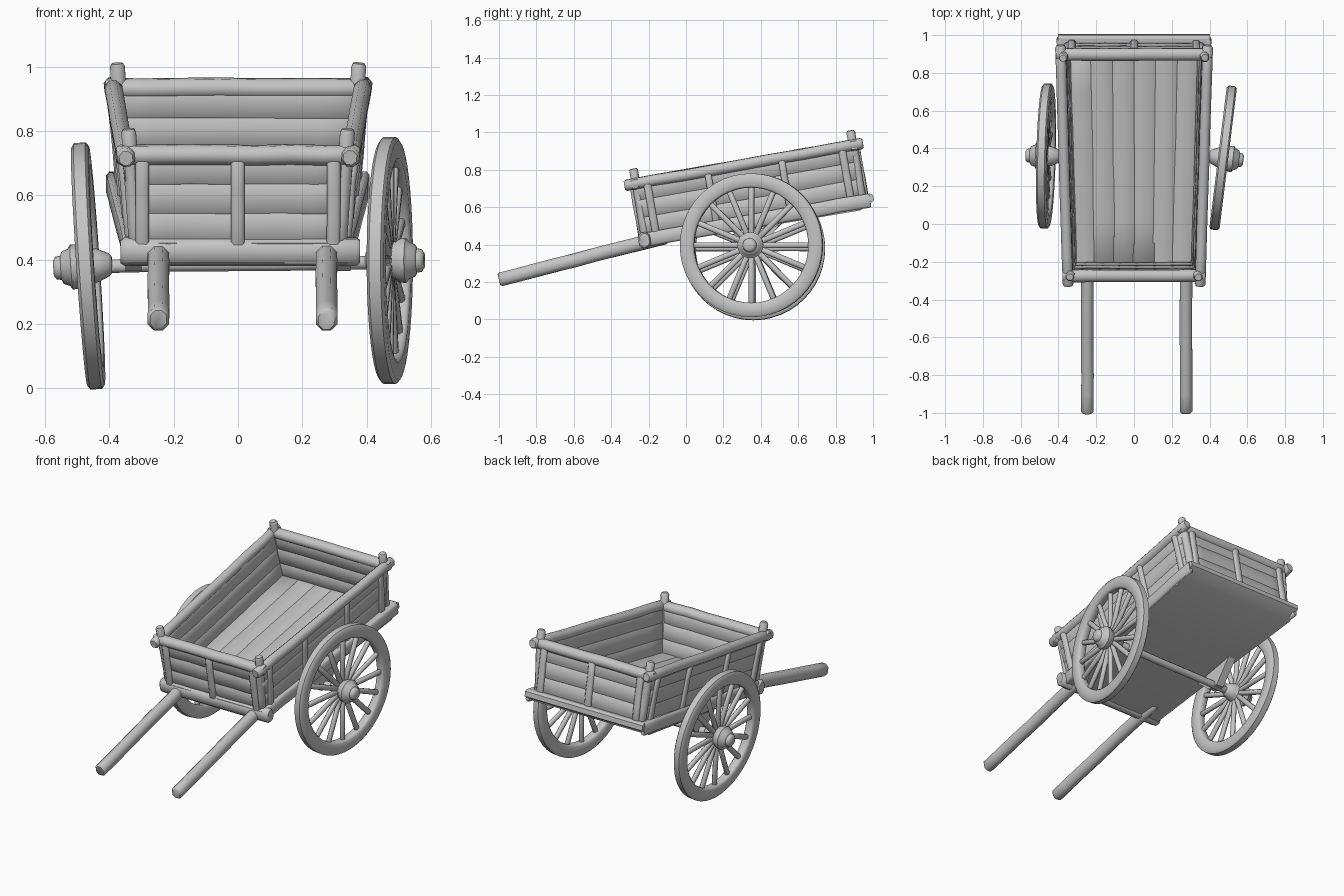
import bpy, bmesh, math, random
from mathutils import Vector, Matrix

random.seed(4)
if "Cube" in bpy.data.objects:
    bpy.data.objects.remove(bpy.data.objects["Cube"])

grey = bpy.data.materials.new("weathered grey")
grey.use_nodes = True
GREY = (0.56, 0.56, 0.56, 1)
grey.diffuse_color = GREY
grey.node_tree.nodes["Principled BSDF"].inputs["Base Color"].default_value = GREY

TILT = math.radians(10)
LENGTH = 1.2
UP = Vector((0, -math.sin(TILT), math.cos(TILT)))
ALONG = Vector((0, math.cos(TILT), math.sin(TILT)))
ORIGIN = Vector((0, -0.22, 0.385))


def bed(x, v, w):
    """Point in the tilted bed: x across, v backwards, w above the underside."""
    return ORIGIN + Vector((x, 0, 0)) + ALONG * v + UP * w


def half(v, w):
    """Half width of the bed, flaring to the back and to the top."""
    return 0.31 + 0.036 * v / LENGTH + 0.035 * w / 0.35


def finish(name, bm, matrix=None, angle=50):
    bmesh.ops.recalc_face_normals(bm, faces=bm.faces)
    mesh = bpy.data.meshes.new(name)
    bm.to_mesh(mesh)
    bm.free()
    mesh.materials.append(grey)
    obj = bpy.data.objects.new(name, mesh)
    bpy.context.collection.objects.link(obj)
    if matrix:
        obj.matrix_world = matrix
    bpy.ops.object.select_all(action="DESELECT")
    obj.select_set(True)
    bpy.context.view_layer.objects.active = obj
    bpy.ops.object.shade_smooth_by_angle(angle=math.radians(angle))
    return obj


def skin(bm, rings):
    """Join rings of points into a capped tube."""
    rows = [[bm.verts.new(p) for p in ring] for ring in rings]
    n = len(rows[0])
    for lower, upper in zip(rows, rows[1:]):
        for i in range(n):
            j = (i + 1) % n
            bm.faces.new((lower[i], lower[j], upper[j], upper[i]))
    bm.faces.new(rows[0])
    bm.faces.new(rows[-1])


def bar(name, path, wide, tall, up=UP, wobble=0.002, soft=0.3, steps=5, matrix=None):
    """Hand-hewn timber with chamfered edges along a path."""
    path = [Vector(p) for p in path]
    centres = [a.lerp(b, k / steps) for a, b in zip(path, path[1:]) for k in range(steps)]
    centres.append(path[-1])
    d = (path[-1] - path[0]).normalized()
    side = d.cross(up).normalized()
    top = side.cross(d)
    cut = soft * min(wide, tall)
    x, y = wide / 2, tall / 2
    section = [(x - cut, -y), (x, cut - y), (x, y - cut), (x - cut, y),
               (cut - x, y), (-x, y - cut), (-x, cut - y), (cut - x, -y)]
    # Rounded ends: a short, smaller ring beyond each end ring
    inset = min(cut, 0.012)
    stations = [(centres[0], 0.75)]
    stations.append((centres[0] + d * inset, 1))
    stations += [(c, 1) for c in centres[1:-1]]
    stations += [(centres[-1] - d * inset, 1), (centres[-1], 0.75)]
    rings = []
    for c, size in stations:
        drift = side * random.uniform(-wobble, wobble) * 0.5 + top * random.uniform(-wobble, wobble)
        rx = 1 - (1 - size) * min(1, tall / wide)
        ry = 1 - (1 - size) * min(1, wide / tall)
        rings.append([c + drift + side * p * rx + top * q * ry for p, q in section])
    bm = bmesh.new()
    skin(bm, rings)
    return finish(name, bm, matrix)


def lathe(name, profile, matrix, count, closed=False):
    """Turn (x, radius) points about the x axis."""
    bm = bmesh.new()
    rows = []
    for k in range(count):
        a = math.tau * k / count
        rows.append([bm.verts.new((x, r * math.cos(a), r * math.sin(a))) for x, r in profile])
    for k in range(count):
        a, b = rows[k], rows[(k + 1) % count]
        for i in range(len(profile) if closed else len(profile) - 1):
            j = (i + 1) % len(profile)
            bm.faces.new((a[i], a[j], b[j], b[i]))
    if not closed:
        bm.faces.new([r[0] for r in rows])
        bm.faces.new([r[-1] for r in rows])
    return finish(name, bm, matrix)


# Base slab with a chamfered rear lip
bm = bmesh.new()
outline = [(-0.02, 0.005), (1.17, -0.005), (1.25, 0.035), (1.25, 0.065), (1.235, 0.075), (-0.02, 0.07)]
skin(bm, [[bed(s * (0.34 + 0.06 * v / LENGTH), v, w) for v, w in outline] for s in (-1, 1)])
finish("base_slab", bm, angle=30)

# Floor boards
for i in range(6):
    f = (i - 2.5) / 3
    bar("floor_board", [bed(f * half(0, 0), 0.01, 0.07), bed(f * half(LENGTH, 0), 1.19, 0.07)],
        0.116, 0.024, wobble=0.001, soft=0.1)

# Front beam and the two shafts
bar("front_beam", [bed(-0.365, 0.005, 0.04), bed(0.38, 0.005, 0.04)], 0.065, 0.085)
for x in (-0.247, 0.275):
    bar("shaft", [(x, -1, 0.212), (x, -0.6, 0.316), (x, -0.1, 0.443)],
        0.066, 0.074, up=Vector((0, 0, 1)), steps=4)

# Side walls, rails, posts and battens
for s in (-1, 1):
    flare = (UP + Vector((s * 0.1, 0, 0))).normalized()
    for k in range(3):
        w = 0.115 + 0.093 * k
        bar("side_plank", [bed(s * half(0, w), 0, w), bed(s * half(LENGTH, w), LENGTH, w)],
            0.032, 0.1, up=flare, soft=0.15, steps=8)
    rail_x = half(0, 0.35) + 0.004, half(LENGTH, 0.35) + 0.008
    bar("side_rail", [bed(s * rail_x[0], -0.05, 0.345), bed(s * rail_x[1], 1.245, 0.345)],
        0.055, 0.058, up=flare, steps=8)
    bar("side_sill", [bed(s * 0.34, 0, 0.04), bed(s * 0.395, 1.23, 0.04)], 0.03, 0.075, steps=8)
    for v in (0.4, 0.8):
        bar("side_batten", [bed(s * (half(v, 0.05) + 0.02), v, 0.05), bed(s * (half(v, 0.34) + 0.02), v, 0.34)],
            0.036, 0.024, up=Vector((s, 0, 0)), steps=3)
    for v, inward in ((0.012, 1), (1.19, -1)):
        bar("corner_post", [bed(s * half(v, 0.05), v, 0.05), bed(s * (half(v, 0.42) - 0.012), v, 0.425)],
            0.046, 0.046, up=ALONG, steps=4)
        u = v + inward * 0.06
        bar("corner_batten", [bed(s * (half(u, 0.05) + 0.018), u, 0.05), bed(s * (half(u, 0.34) + 0.018), u, 0.34)],
            0.04, 0.026, up=Vector((s, 0, 0)), steps=3)

# Front and rear walls with rail and battens
for label, v, out in (("front", 0.012, -1), ("rear", 1.19, 1)):
    for k in range(3):
        w = 0.115 + 0.093 * k
        bar(label + "_plank", [bed(-half(v, w), v, w), bed(half(v, w), v, w)],
            0.04, 0.1, soft=0.15, steps=7)
    r = half(v, 0.35) + 0.032
    bar(label + "_rail", [bed(-r, v + out * 0.006, 0.345), bed(r, v + out * 0.006, 0.345)], 0.064, 0.06, steps=7)
    for x in (-0.297, 0, 0.297):
        x *= half(v, 0.2) / half(0, 0.2)
        bar(label + "_batten", [bed(x, v + out * 0.022, 0.05), bed(x, v + out * 0.022, 0.34)],
            0.042, 0.026, up=ALONG, steps=3)

# Axle and its hangers under the bed
bar("axle", [(-0.44, 0.355, 0.378), (0.44, 0.355, 0.392)], 0.042, 0.042, up=Vector((0, 0, 1)))
for s in (-1, 1):
    bm = bmesh.new()
    wedge = [(0.32, 0.365), (0.39, 0.365), (0.5, 0.505), (0.22, 0.45)]
    skin(bm, [[(s * x, y, z) for y, z in wedge] for x in (0.30, 0.35)])
    finish("axle_hanger", bm, angle=30)

# Wheels: rim, turned hub and spokes, each leaning a little
RIM = [(-0.027, 0.318), (-0.027, 0.372), (-0.018, 0.384), (0.018, 0.384), (0.027, 0.372),
       (0.027, 0.318), (0.018, 0.308), (-0.018, 0.308)]
HUB = [(-0.075, 0.025), (-0.065, 0.036), (-0.03, 0.052), (0.02, 0.06), (0.03, 0.068), (0.052, 0.07),
       (0.06, 0.058), (0.08, 0.05), (0.085, 0.038), (0.1, 0.035), (0.108, 0.024)]
for side, place, yaw, lean in (("left", (0.472, 0.35, 0.397), -7, 0), ("right", (-0.466, 0.36, 0.38), -1.5, -3.8)):
    s = 1 if side == "left" else -1
    m = (Matrix.Translation(place) @ Matrix.Rotation(math.radians(yaw), 4, "Z")
         @ Matrix.Rotation(math.radians(lean), 4, "Y"))
    lathe(side + "_wheel_rim", RIM, m, 48, closed=True)
    lathe(side + "_wheel_hub", [(s * x, r) for x, r in HUB], m, 20)
    for k in range(16):
        a = math.tau * k / 16
        d = Vector((0, math.cos(a), math.sin(a)))
        bar(side + "_wheel_spoke", [d * 0.045, d * 0.32], 0.03, 0.026, up=Vector((1, 0, 0)),
            wobble=0.001, steps=2, matrix=m)
